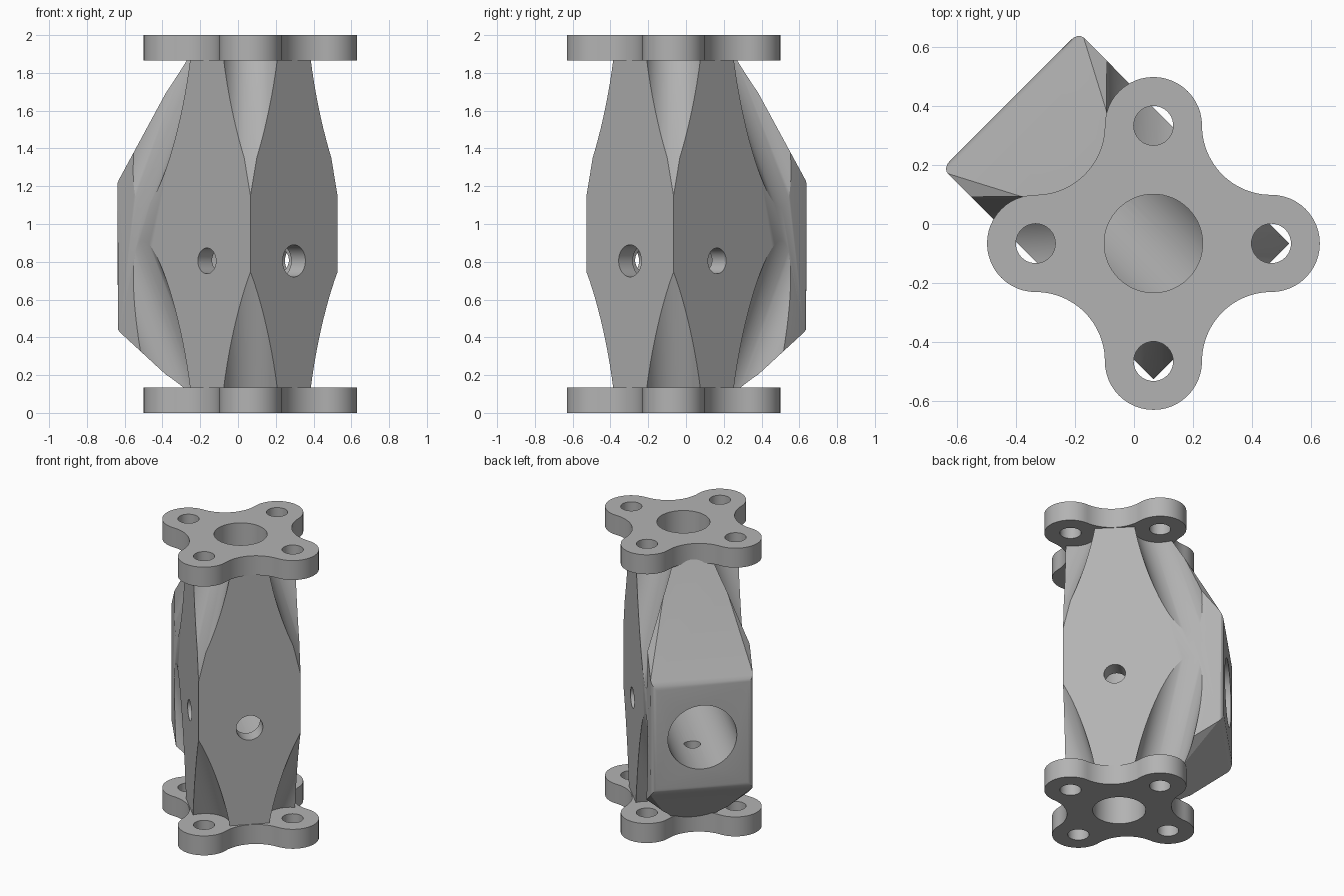
import bpy, bmesh, math
from mathutils import Matrix, Vector

if "Cube" in bpy.data.objects:
    bpy.data.objects.remove(bpy.data.objects["Cube"], do_unlink=True)

grey = bpy.data.materials.new("cast_grey")
grey.use_nodes = True
colour = (0.45, 0.45, 0.45, 1)
grey.diffuse_color = colour
grey.node_tree.nodes["Principled BSDF"].inputs["Base Color"].default_value = colour

CX, CY = 0.066, -0.066          # flange axis
PORT_Z = 0.82
FLANGE = 0.135
HALF = 0.326                    # half width of the block
OUT = Vector((-1, 1, 0)).normalized()    # side port direction
SIDE = Vector((1, 1, 0)).normalized()
UP = Vector((0, 0, 1))


def place(u, v, z):
    """Block coordinates to world."""
    return Vector((CX, CY, z)) + OUT * u + SIDE * v


def add_object(name, bm):
    bmesh.ops.recalc_face_normals(bm, faces=bm.faces)
    mesh = bpy.data.meshes.new(name)
    bm.to_mesh(mesh)
    bm.free()
    mesh.materials.append(grey)
    obj = bpy.data.objects.new(name, mesh)
    bpy.context.collection.objects.link(obj)
    return obj


def rod(name, start, end, radius, sides=64):
    bm = bmesh.new()
    axis = end - start
    turn = axis.to_track_quat('Z', 'Y').to_matrix().to_4x4()
    bmesh.ops.create_cone(bm, cap_ends=True, segments=sides, radius1=radius, radius2=radius,
                          depth=axis.length, matrix=Matrix.Translation((start + end) / 2) @ turn)
    return add_object(name, bm)


def combine(target, tool, operation):
    mod = target.modifiers.new(operation.lower(), 'BOOLEAN')
    mod.operation = operation
    mod.solver = 'EXACT'
    mod.object = tool
    bpy.context.view_layer.update()
    result = bpy.data.meshes.new_from_object(
        target.evaluated_get(bpy.context.evaluated_depsgraph_get()))
    target.modifiers.clear()
    target.data = result
    bpy.data.objects.remove(tool, do_unlink=True)


def flange(name, z):
    """Four lobes joined by hollow quarter arcs."""
    bm = bmesh.new()
    outline = []
    reach, lobe = 0.4, 0.165
    steps = 24
    for k in range(4):
        turn = Matrix.Rotation(k * math.pi / 2, 3, 'Z')
        for i in range(steps + 1):
            a = -math.pi / 2 + math.pi * i / steps
            outline.append(turn @ Vector((reach + lobe * math.cos(a), lobe * math.sin(a), 0)))
        for i in range(1, steps):
            a = -math.pi / 2 - math.pi / 2 * i / steps
            r = reach - lobe
            outline.append(turn @ Vector((reach + r * math.cos(a), reach + r * math.sin(a), 0)))
    face = bm.faces.new([bm.verts.new(p + Vector((CX, CY, z))) for p in outline])
    top = bmesh.ops.extrude_face_region(bm, geom=[face])
    bmesh.ops.translate(bm, vec=(0, 0, FLANGE),
                        verts=[v for v in top["geom"] if isinstance(v, bmesh.types.BMVert)])
    return add_object(name, bm)


# Block: full section in the middle, corners tapering off towards both flanges
bm = bmesh.new()
for s in (-1, 1):
    for u, z in ((-HALF, 0.7), (-HALF, 1.15), (0.687, 0.45), (0.687, 1.2)):
        bm.verts.new(place(u, s * HALF, z))
    for z in (0.1, 0.2, 1.9):
        for t in (-1, 1):
            bm.verts.new(place(t * HALF, s * 0.15, z))
            bm.verts.new(place(t * 0.15, s * HALF, z))
bmesh.ops.convex_hull(bm, input=bm.verts)
bmesh.ops.dissolve_limit(bm, angle_limit=0.01, verts=bm.verts, edges=bm.edges)
# Soft rim round the port face
front = [v for v in bm.verts if (v.co - place(0, 0, 0)).dot(OUT) > 0.68]
rim = [e for e in bm.edges if all(v in front for v in e.verts)]
bmesh.ops.bevel(bm, geom=rim, offset=0.035, segments=4, affect='EDGES', profile=0.5)
housing = add_object("flanged_housing", bm)

# Slanted bolt access grooves above and below
for k in range(4):
    a = k * math.pi / 2
    radial = Vector((math.cos(a), math.sin(a), 0))
    for z, s in ((2 - FLANGE, -1), (FLANGE, 1)):
        base = Vector((CX, CY, z)) + radial * 0.4
        slope = radial * 0.38 + UP * s
        combine(housing, rod("groove_cutter", base - slope * 0.2, base + slope * 1.1, 0.16),
                'DIFFERENCE')

# Flanges
for z in (0, 2 - FLANGE):
    combine(housing, flange("flange", z), 'UNION')

# Bolt holes
for k in range(4):
    a = k * math.pi / 2
    spot = Vector((CX + 0.4 * math.cos(a), CY + 0.4 * math.sin(a), 0))
    for z in (0, 2 - FLANGE):
        combine(housing, rod("bolt_cutter", spot + UP * (z - 0.02),
                             spot + UP * (z + FLANGE + 0.02), 0.067, 40), 'DIFFERENCE')

# Main port, vertical bores, cross holes and drain
bores = (
    (place(-0.22, 0, PORT_Z), place(0.8, 0, PORT_Z), 0.22),
    (place(0, 0, PORT_Z), place(0, 0, 2.1), 0.167),
    (place(0, 0, -0.1), place(0, 0, 0.45), 0.167),
    (place(-0.5, 0, 0.805), place(0, 0, 0.805), 0.085),
    (place(0, -0.5, 0.805), place(0, 0.5, 0.805), 0.068),
    (place(0.32, 0, 0.42), place(0.32, 0, 0.7), 0.052),
)
for start, end, radius in bores:
    combine(housing, rod("bore_cutter", start, end, radius), 'DIFFERENCE')

# Smooth curves, sharp edges
housing.data.materials.clear()
housing.data.materials.append(grey)
for p in housing.data.polygons:
    p.material_index = 0
bpy.ops.object.select_all(action='DESELECT')
housing.select_set(True)
bpy.context.view_layer.objects.active = housing
bpy.ops.object.shade_smooth_by_angle(angle=math.radians(25))
